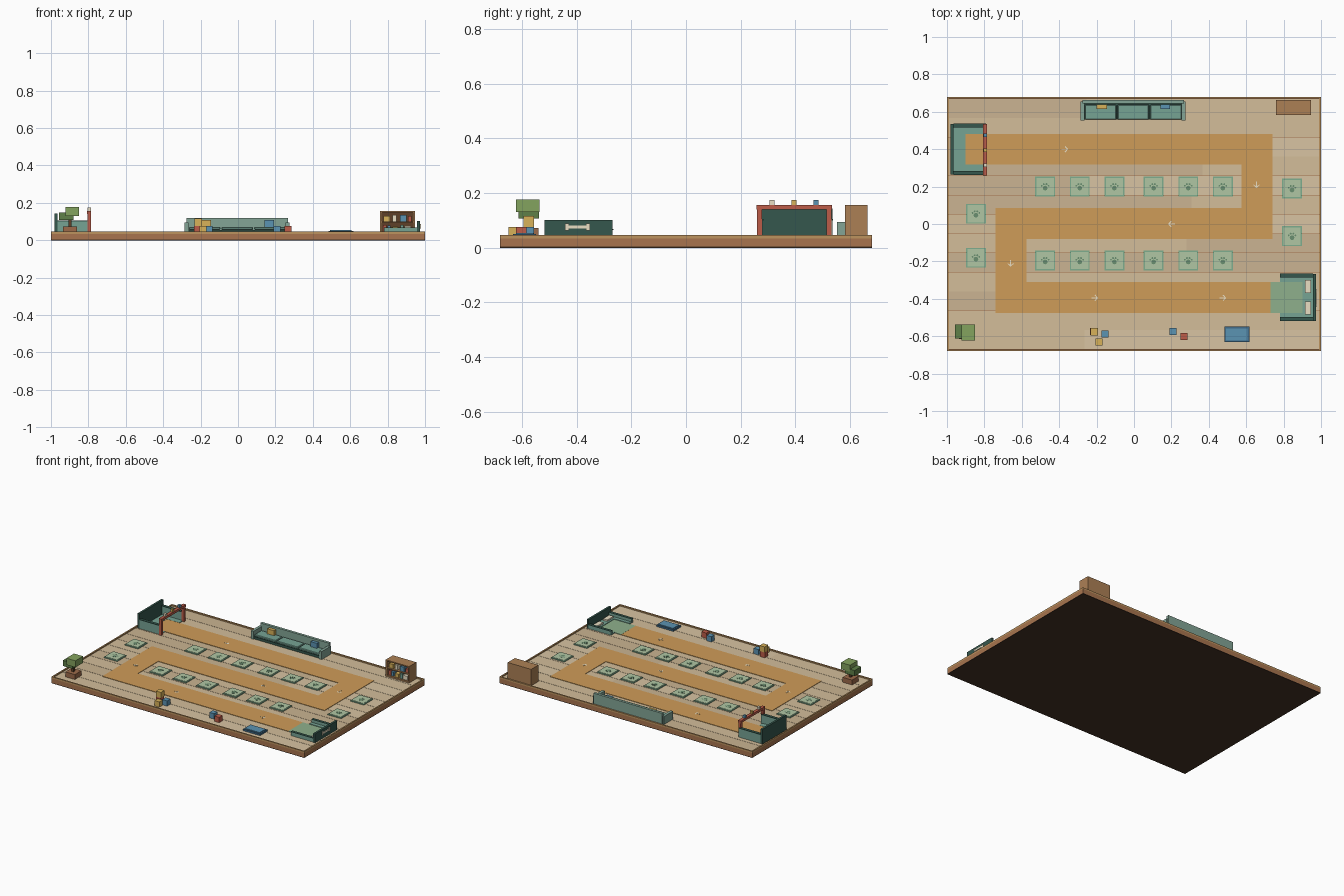
import bpy, bmesh, math, random
from mathutils import Matrix

if "Cube" in bpy.data.objects:
    bpy.data.objects.remove(bpy.data.objects["Cube"])

random.seed(4)
MATS = {}
PALETTE = dict(
    under='463224', wood='a8744e', rim='8a6642', rimtop='bd935f', path='cf9c58', goal='8fb08c',
    teal='76a394', dark='35574d', sage='83a596', mint='b0c6a4', edge='7fae8e', paw='6a8f70',
    red='bd5c48', yellow='d8b25a', blue='5b93b2', navy='3f6a88', cream='eadfc4',
    shelf='ac8055', shelfdark='5e4028', leaf='84a35e', leafdark='5f8048', pot='9c6a4a',
    plank0='d3bd9a', plank1='cbb492', plank2='d8c4a2')


def mat(key):
    if key not in MATS:
        m = bpy.data.materials.new(key)
        rgb = [int(PALETTE[key][i:i + 2], 16) / 255 for i in (0, 2, 4)]
        m.diffuse_color = [((c + .055) / 1.055) ** 2.4 for c in rgb] + [1]
        m.use_nodes = True
        m.node_tree.nodes["Principled BSDF"].inputs["Base Color"].default_value = m.diffuse_color
        MATS[key] = m
    return MATS[key]


def finish(name, bm, color):
    bmesh.ops.recalc_face_normals(bm, faces=bm.faces[:])
    me = bpy.data.meshes.new(name)
    bm.to_mesh(me)
    bm.free()
    ob = bpy.data.objects.new(name, me)
    bpy.context.collection.objects.link(ob)
    me.materials.append(mat(color))
    return ob


def add_box(bm, x0, x1, y0, y1, z0, z1):
    m = Matrix.Translation(((x0 + x1) / 2, (y0 + y1) / 2, (z0 + z1) / 2)) @ \
        Matrix.Diagonal((x1 - x0, y1 - y0, z1 - z0, 1))
    bmesh.ops.create_cube(bm, size=1, matrix=m)


def boxes(name, color, *dims):
    bm = bmesh.new()
    for d in dims:
        add_box(bm, *d)
    return finish(name, bm, color)


def prism(name, color, pts, z0, z1):
    bm = bmesh.new()
    f = bm.faces.new([bm.verts.new((x, y, z0)) for x, y in pts])
    r = bmesh.ops.extrude_face_region(bm, geom=[f])
    for v in r['geom']:
        if isinstance(v, bmesh.types.BMVert):
            v.co.z = z1
    return finish(name, bm, color)


def cube(name, color, x, y, z, s):
    h = s / 2
    return boxes(name, color, (x - h, x + h, y - h, y + h, z, z + s))


W, D, F = 1.0, 0.68, 0.038      # half width, half depth, floor level

# Base slab and raised rim
boxes('base_underside', 'under', (-W, W, -D, D, 0, .004))
boxes('base_slab', 'wood', (-W, W, -D, D, .004, .034))
t = .01
boxes('floor_rim', 'rimtop', (-W, W, -D, -D + t, .034, .046), (-W, W, D - t, D, .034, .046),
      (-W, -W + t, -D + t, D - t, .034, .046), (W - t, W, -D + t, D - t, .034, .046))

# Floor planks in staggered rows
rows = 13
h = 2 * (D - t) / rows
planks = {k: [] for k in ('plank0', 'plank1', 'plank2')}
for i in range(rows):
    y = -D + t + i * h
    cut = random.uniform(-.5, .5)
    for a, b in ((-W + t, cut), (cut, W - t)):
        planks[random.choice(list(planks))].append((a, b, y + .001, y + h - .001, .033, F))
for k, dims in planks.items():
    if dims:
        boxes('floor_planks_' + k[-1], k, *dims)

# Winding path and goal strip
prism('path', 'path', [(-.9, .48), (.74, .48), (.74, -.08), (-.575, -.08), (-.575, -.31), (.73, -.31),
                       (.73, -.475), (-.74, -.475), (-.74, .085), (.575, .085), (.575, .318), (-.9, .318)],
      F - .002, .041)
boxes('goal_strip', 'goal', (.73, .9, -.475, -.31, F - .002, .0412))

# Direction arrows
ARROW = [(-.018, -.002), (.009, -.002), (-.001, -.014), (.003, -.017), (.018, 0),
         (.003, .017), (-.001, .014), (.009, .002), (-.018, .002)]
for x, y, deg in ((-.37, .4, 0), (.655, .21, -90), (.2, 0, 180), (-.66, -.21, -90),
                  (-.21, -.395, 0), (.475, -.395, 0)):
    c, s = math.cos(math.radians(deg)), math.sin(math.radians(deg))
    prism('path_arrow', 'cream', [(x + c * u - s * v, y + s * u + c * v) for u, v in ARROW], .0405, .042)


# Placement pads with paw marks
def pad(x, y):
    a, b = .053, .046
    boxes('pad_edge', 'edge', (x - a, x + a, y - a, y + a, F - .002, .0435))
    boxes('pad_top', 'mint', (x - b, x + b, y - b, y + b, .042, .0455))
    bm = bmesh.new()
    for u, v, r in ((0, -.008, .013), (-.018, .004, .005), (-.007, .013, .0055),
                    (.007, .013, .0055), (.018, .004, .005)):
        bmesh.ops.create_cone(bm, cap_ends=True, segments=8, radius1=r, radius2=r, depth=.002,
                              matrix=Matrix.Translation((x + u, y + v, .0457)))
    finish('pad_paw_mark', bm, 'paw')


for x in (.105, .29, .475):
    for s in (-1, 1):
        pad(s * x, .2)
        pad(s * x, -.195)
for p in ((-.845, .055), (-.845, -.18), (.845, .19), (.845, -.065)):
    pad(*p)

# Entrance kennel: tall back, low sides, red gate
boxes('kennel_back', 'dark', (-.98, -.965, .265, .535, F, .143))
boxes('kennel_sides', 'teal', (-.965, -.79, .265, .28, F, .1), (-.965, -.79, .52, .535, F, .1))
boxes('kennel_side_caps', 'dark', (-.965, -.79, .262, .283, .1, .105), (-.965, -.79, .517, .538, .1, .105))
boxes('kennel_floor', 'teal', (-.965, -.9, .28, .52, F, .042), (-.9, -.8, .28, .318, F, .042),
      (-.9, -.8, .48, .52, F, .042))
boxes('gate_frame', 'red', (-.805, -.787, .26, .278, F, .14), (-.805, -.787, .514, .532, F, .14),
      (-.807, -.785, .258, .534, .14, .156))
for c, y in (('cream', .315), ('yellow', .395), ('blue', .475)):
    cube('gate_block', c, -.796, y, .156, .018)

# Goal bed with bone ornament and pillows
boxes('bed_back', 'dark', (.957, .972, -.518, -.268, F, .102))
boxes('bed_sides', 'teal', (.78, .957, -.515, -.5, F, .065), (.78, .957, -.283, -.268, F, .065))
boxes('bed_side_caps', 'dark', (.78, .957, -.518, -.498, .065, .068), (.78, .957, -.285, -.265, .065, .068))
boxes('bed_base', 'teal', (.9, .957, -.5, -.283, F, .045), (.78, .9, -.5, -.475, F, .045),
      (.78, .9, -.31, -.283, F, .045))
boxes('bed_pillows', 'cream', (.913, .947, -.485, -.415, .045, .056), (.913, .947, -.37, -.3, .045, .056))
boxes('bone_ornament', 'cream', (.97, .977, -.43, -.363, .071, .081),
      *[(.97, .9775, y - .007, y + .007, z - .006, z + .006) for y in (-.435, -.358) for z in (.07, .082)])

# Sofa
boxes('sofa_base', 'dark', (-.265, .255, .56, .65, F, .056))
boxes('sofa_back', 'sage', (-.275, .267, .645, .664, F, .118))
boxes('sofa_arms', 'sage', (-.285, -.265, .553, .655, F, .095), (.255, .275, .553, .655, F, .095))
for i in range(3):
    x = -.262 + i * .174
    ob = boxes('sofa_cushion', 'teal', (x, x + .168, .558, .638, .056, .072))
    b = ob.modifiers.new('soft_edge', 'BEVEL')
    b.width, b.segments = .004, 1
boxes('sofa_pillow_left', 'yellow', (-.2, -.145, .615, .638, .072, .108))
boxes('sofa_pillow_right', 'blue', (.143, .193, .615, .638, .072, .108))

# Bookshelf, open at the front
boxes('shelf_case', 'shelf', (.76, .77, .582, .664, F, .156), (.935, .945, .582, .664, F, .156),
      (.77, .935, .582, .664, .148, .156), (.77, .935, .582, .664, F, .048),
      (.77, .935, .582, .654, .094, .101), (.77, .935, .654, .664, .048, .148))
boxes('shelf_inner_back', 'shelfdark', (.77, .935, .65, .655, .048, .148))
for x, z, w, hh, c in ((.778, .101, .035, .03, 'yellow'), (.825, .101, .022, .035, 'cream'),
                       (.865, .101, .035, .033, 'blue'), (.91, .101, .018, .028, 'red'),
                       (.776, .048, .018, .033, 'red'), (.798, .048, .018, .03, 'blue'),
                       (.826, .048, .03, .025, 'yellow'), (.868, .048, .018, .034, 'teal'),
                       (.89, .048, .034, .028, 'cream')):
    boxes('shelf_item', c, (x, x + w, .592, .64, z, z + hh))

# Potted plant
boxes('plant_pot', 'pot', (-.935, -.86, -.615, -.54, F, .073))
boxes('plant_stem', 'shelfdark', (-.905, -.89, -.585, -.57, .073, .14))
boxes('plant_lower_leaves', 'leafdark', (-.957, -.88, -.612, -.537, .108, .148))
boxes('plant_upper_leaves', 'leaf', (-.922, -.85, -.622, -.536, .13, .177))

# Toy blocks
for x, y, z, c in ((-.215, -.575, F, 'red'), (-.213, -.575, F + .038, 'yellow'), (-.155, -.588, F, 'blue'),
                   (-.187, -.63, F, 'yellow'), (.208, -.575, F, 'blue'), (.267, -.602, F, 'red')):
    cube('toy_block', c, x, y, z, .04 if z > F else .038)

# Floor mat
boxes('mat_edge', 'navy', (.483, .617, -.632, -.548, F, .05))
boxes('mat_top', 'blue', (.493, .607, -.622, -.558, .05, .054))
